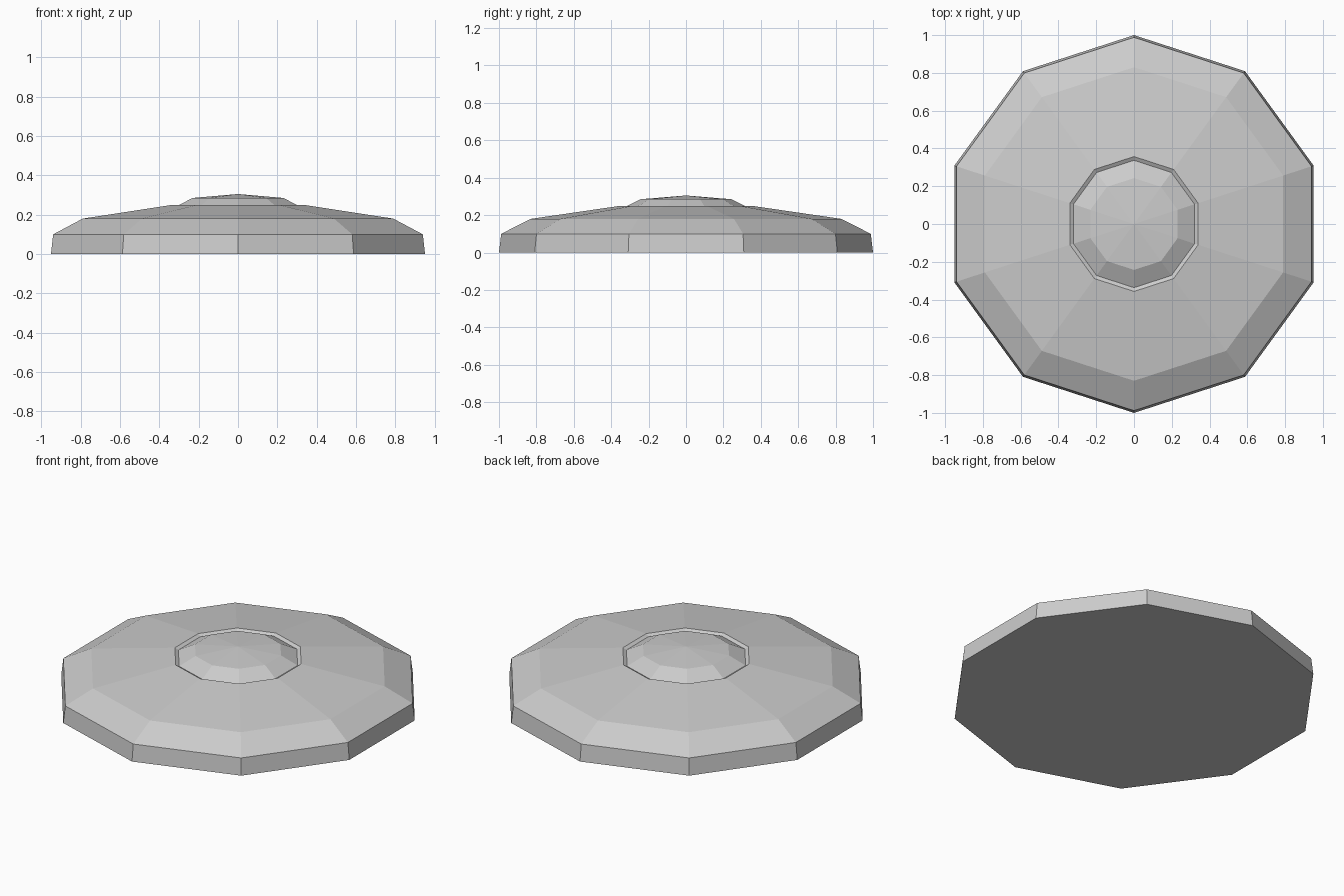
import bpy
import bmesh
from math import cos, sin, pi

cube = bpy.data.objects.get("Cube")
if cube:
    bpy.data.objects.remove(cube, do_unlink=True)

SIDES = 10

grey = bpy.data.materials.new("light grey")
grey.use_nodes = True
colour = (0.604, 0.604, 0.604, 1)
grey.diffuse_color = colour
grey.node_tree.nodes["Principled BSDF"].inputs["Base Color"].default_value = colour

# Half section, from the base edge to the last ring below the crown: (radius, height)
profile = [
    (1.0, 0.0),      # base edge
    (0.988, 0.10),   # top of the rim wall
    (0.83, 0.18),    # shoulder
    (0.357, 0.249),  # lip of the groove
    (0.337, 0.238),  # bottom of the groove
    (0.243, 0.285),  # edge of the centre cap
]
CROWN_HEIGHT = 0.305


def ring(bm, radius, height):
    """Ten-sided ring with corners on the front and the back."""
    turns = [2 * pi * i / SIDES - pi / 2 for i in range(SIDES)]
    return [bm.verts.new((radius * cos(a), radius * sin(a), height)) for a in turns]


bm = bmesh.new()
rings = [ring(bm, r, z) for r, z in profile]

# Flat underside
bm.faces.new(reversed(rings[0]))

# Bands of the stepped disc
for low, high in zip(rings, rings[1:]):
    for i in range(SIDES):
        j = (i + 1) % SIDES
        bm.faces.new((low[i], low[j], high[j], high[i]))

# Shallow pointed crown
tip = bm.verts.new((0, 0, CROWN_HEIGHT))
for i in range(SIDES):
    bm.faces.new((rings[-1][i], rings[-1][(i + 1) % SIDES], tip))

mesh = bpy.data.meshes.new("domed_disc")
bm.to_mesh(mesh)
bm.free()
mesh.materials.append(grey)
disc = bpy.data.objects.new("domed_disc", mesh)
bpy.context.collection.objects.link(disc)
